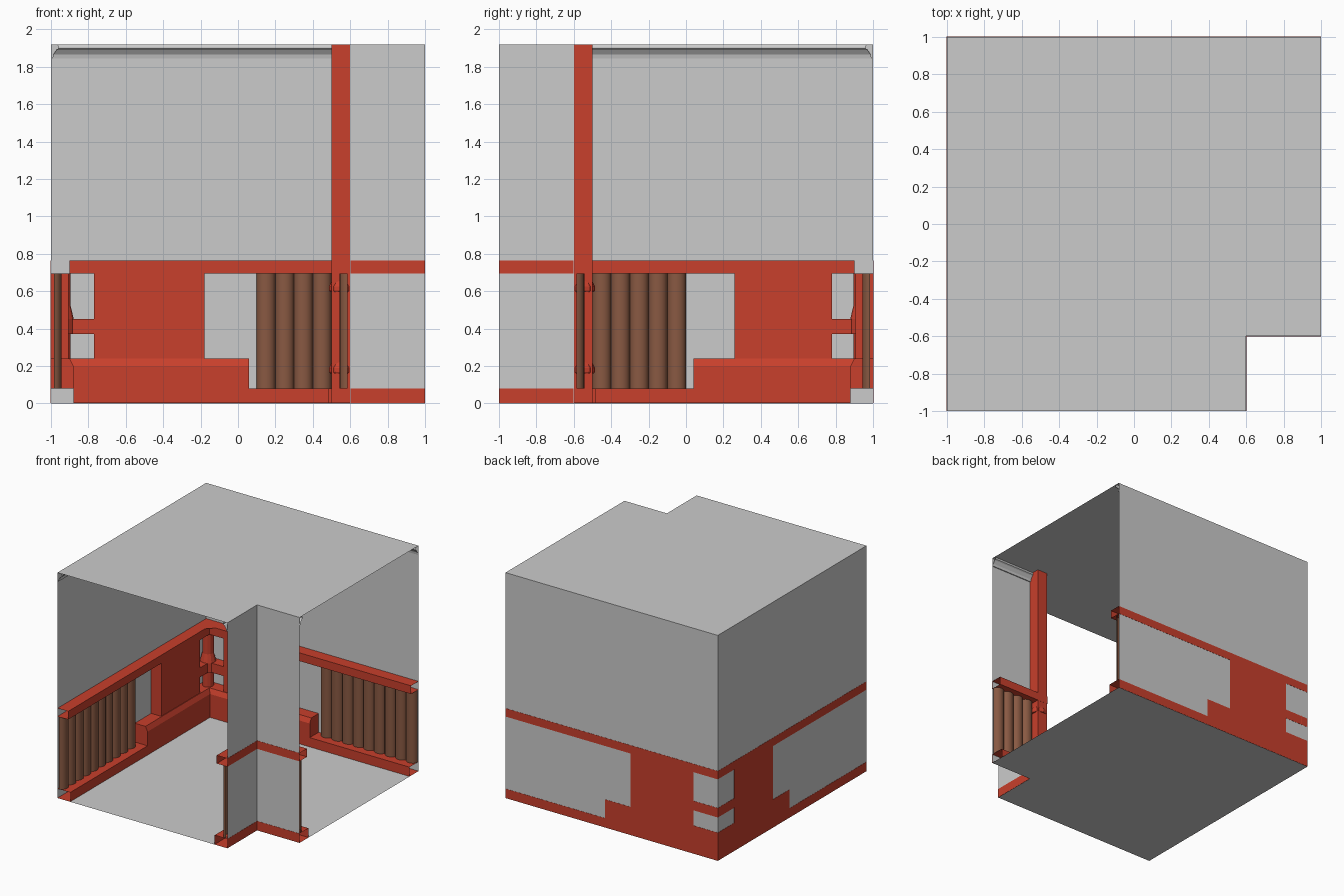
import bpy, bmesh, math
from mathutils import Vector

if "Cube" in bpy.data.objects:
    bpy.data.objects.remove(bpy.data.objects["Cube"])

H = 1.92          # room height
E = 0.0015        # trim backs sit a hair proud of the wall


def material(name, rgb):
    m = bpy.data.materials.new(name)
    m.diffuse_color = (*rgb, 1)
    m.use_nodes = True
    m.node_tree.nodes["Principled BSDF"].inputs["Base Color"].default_value = m.diffuse_color
    return m


RED = material("red_paint", (0.58, 0.05, 0.025))
BROWN = material("brown_wood", (0.25, 0.10, 0.055))


def finish(name, bm, mat=None, smooth=False):
    me = bpy.data.meshes.new(name)
    bm.to_mesh(me)
    bm.free()
    ob = bpy.data.objects.new(name, me)
    bpy.context.collection.objects.link(ob)
    if mat:
        me.materials.append(mat)
    for p in me.polygons:
        p.use_smooth = smooth
    return ob


def sweep(name, path, profile, mat=None, caps=False):
    """Run a (depth, height) profile along wall lines, room on the right, mitred."""
    pts = [Vector(p) for p in path]
    normals = []
    for a, b in zip(pts, pts[1:]):
        d = (b - a).normalized()
        normals.append(Vector((d.y, -d.x)))
    bm = bmesh.new()
    rings = []
    for i, p in enumerate(pts):
        n = normals[max(i - 1, 0)].copy()
        if 0 < i < len(pts) - 1:
            n += normals[i]
        rings.append([bm.verts.new((*(p + n * d), z)) for d, z in profile])
    k = len(profile)
    for r, s in zip(rings, rings[1:]):
        for j in range(k):
            bm.faces.new((r[j], r[(j + 1) % k], s[(j + 1) % k], s[j]))
    if caps:
        bm.faces.new(rings[0])
        bm.faces.new(rings[-1])
    bmesh.ops.recalc_face_normals(bm, faces=bm.faces)
    return finish(name, bm, mat)


def bar(depth, z0, z1):
    return [(-E, z0), (depth, z0), (depth, z1), (-E, z1)]


# L-shaped room shell: floor, ceiling, two outer walls and two notch walls
outline = [(-1, -1), (0.6, -1), (0.6, -0.6), (1, -0.6), (1, 1), (-1, 1)]
bm = bmesh.new()
low = [bm.verts.new((x, y, 0)) for x, y in outline]
top = [bm.verts.new((x, y, H)) for x, y in outline]
bm.faces.new(low[::-1])
bm.faces.new(top)
for i in (1, 2, 4, 5):
    j = (i + 1) % 6
    bm.faces.new((low[i], low[j], top[j], top[i]))
finish("room_shell", bm)

# Trim that follows every wall: baseboard, chair rail and cornice
outer = [(-1, -1), (-1, 1), (1, 1)]
notch = [(1, -0.6), (0.6, -0.6), (0.6, -1)]
crown = [(0, 1.845), (0.008, 1.845), (0.012, 1.865), (0.03, 1.89),
         (0.04, 1.897), (0.04, 1.905), (0.033, H - 0.001), (0, H - 0.001)]
for tag, path in (("outer", outer), ("notch", notch)):
    sweep(tag + "_baseboard", path, bar(0.12, 0.001, 0.08), RED)
    sweep(tag + "_chair_rail", path, bar(0.1, 0.695, 0.765), RED)
    sweep(tag + "_cornice", path, crown)

# Raised plinth with sloped top around the back corner
sweep("corner_plinth", [(-1, 0.04), (-1, 1), (0.06, 1)],
      [(-E, 0.08), (0.12, 0.08), (0.12, 0.2), (0.1, 0.24), (-E, 0.24)], RED, True)

# Red panels above the plinth and the bar linking them
sweep("left_panel", [(-1, 0.26), (-1, 0.78)], bar(0.095, 0.24, 0.695), RED, True)
sweep("back_panel", [(-0.77, 1), (-0.18, 1)], bar(0.095, 0.24, 0.695), RED, True)
sweep("corner_bar", [(-1, 0.78), (-1, 1), (-0.77, 1)], bar(0.09, 0.37, 0.45), RED, True)

# Diagonal filler in the chair rail corner
bm = bmesh.new()
tri = [bm.verts.new((x, y, 0.765)) for x, y in ((-0.9, 0.9), (-0.9, 0.84), (-0.84, 0.9))]
bm.faces.new(tri)
finish("rail_corner_filler", bm, RED)


def turned(name, x, y, profile, sides=12):
    """Turned post from (radius, height) pairs."""
    bm = bmesh.new()
    rings = [[bm.verts.new((x + r * math.cos(2 * math.pi * i / sides),
                            y + r * math.sin(2 * math.pi * i / sides), z))
              for i in range(sides)] for r, z in profile]
    for a, b in zip(rings, rings[1:]):
        for i in range(sides):
            j = (i + 1) % sides
            bm.faces.new((a[i], a[j], b[j], b[i]))
    bm.faces.new(rings[0][::-1])
    bm.faces.new(rings[-1])
    return finish(name, bm, RED)


# Post in the back corner, with a collar over the bar
turned("back_corner_post", -0.94, 0.94,
       [(0.045, 0.24), (0.045, 0.37), (0.062, 0.37), (0.062, 0.45),
        (0.055, 0.48), (0.045, 0.52), (0.045, 0.695)])

# Square column at the notch corner, with two rounded collars
bm = bmesh.new()
bmesh.ops.create_cube(bm, size=1)
for v in bm.verts:
    v.co = (0.55 + v.co.x * 0.098, -0.55 + v.co.y * 0.098, H / 2 + v.co.z * (H - 0.004))
finish("notch_column", bm, RED)
for i, z in enumerate((0.16, 0.595)):
    turned("column_collar_%d" % (i + 1), 0.552, -0.552,
           [(0.06, z), (0.065, z + 0.008), (0.065, z + 0.03), (0.05, z + 0.06), (0.045, z + 0.062)])


def logs(name, start, end, count):
    """Row of half-round logs against a wall, room on the right."""
    a, b = Vector(start), Vector(end)
    step = (b - a) / count
    d = step.normalized()
    n = Vector((d.y, -d.x))
    bm = bmesh.new()
    seg = 8
    for k in range(count):
        c = a + step * (k + 0.5)
        pairs = []
        for i in range(seg + 1):
            t = math.pi * i / seg
            p = c - d * 0.05 * math.cos(t) + n * (0.015 + 0.042 * math.sin(t))
            pairs.append([bm.verts.new((*p, z)) for z in (0.08, 0.695)])
        for p, q in zip(pairs, pairs[1:]):
            bm.faces.new((p[0], p[1], q[1], q[0]))
    # face the room
    for f in bm.faces:
        f.normal_update()
    if sum(f.normal.xy.dot(n) for f in bm.faces) < 0:
        bmesh.ops.reverse_faces(bm, faces=bm.faces)
    return finish(name, bm, BROWN, True)


# Log cladding between baseboard and chair rail
logs("left_wall_logs", (-1, -1), (-1, 0), 10)
logs("back_wall_logs", (0.1, 1), (1, 1), 9)
logs("notch_front_logs", (1, -0.6), (0.6, -0.6), 4)
logs("notch_side_logs", (0.6, -0.6), (0.6, -1), 4)
